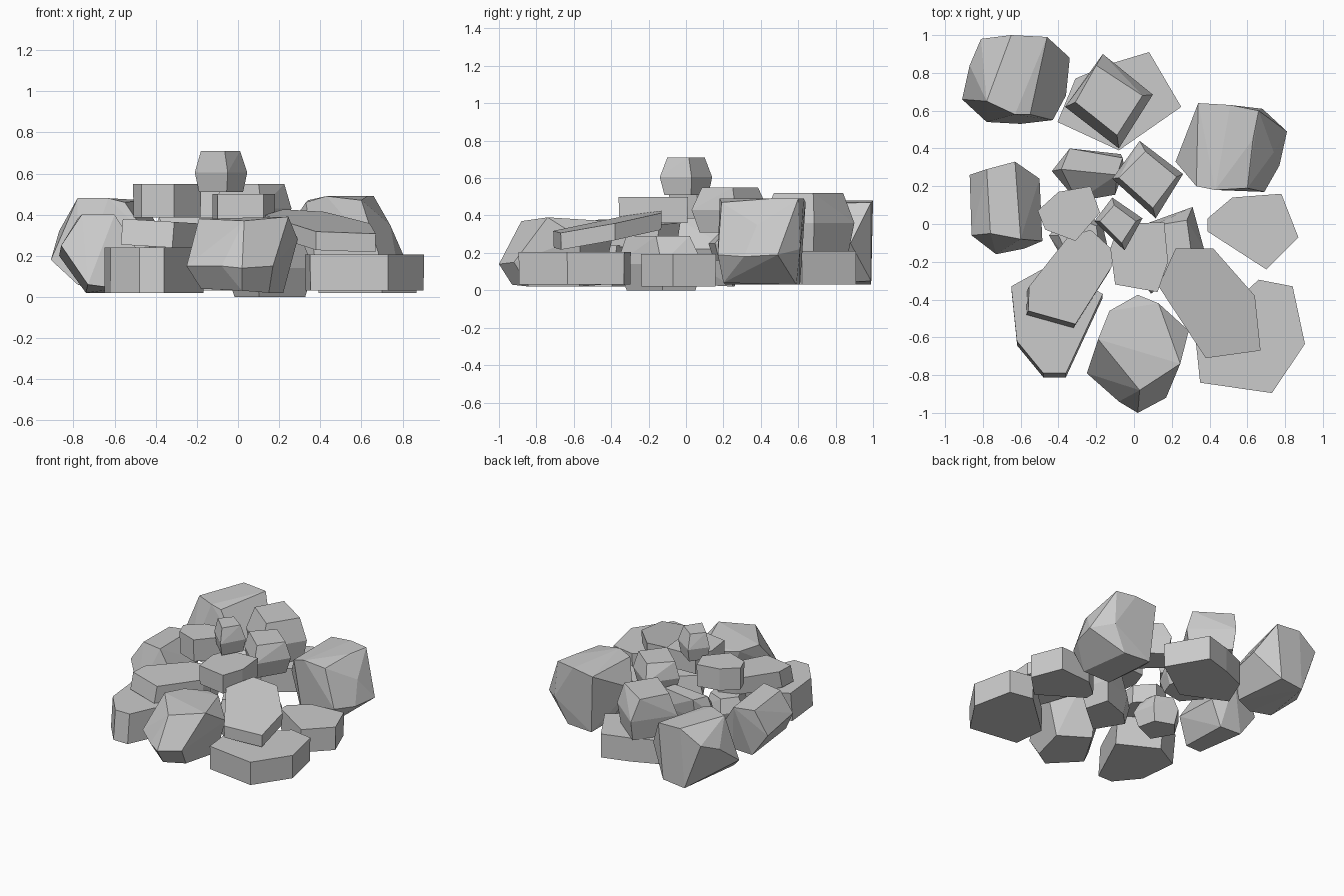
import bpy, bmesh
from math import radians


def hull(name, pts):
    """Flat-faced stone: convex hull of its corner points."""
    bm = bmesh.new()
    for p in pts:
        bm.verts.new(p)
    r = bmesh.ops.convex_hull(bm, input=bm.verts)
    junk = {g for g in r["geom_interior"] + r["geom_unused"]
            if isinstance(g, bmesh.types.BMVert)}
    bmesh.ops.delete(bm, geom=list(junk), context='VERTS')
    bmesh.ops.dissolve_limit(bm, angle_limit=radians(5), verts=bm.verts, edges=bm.edges)
    bmesh.ops.recalc_face_normals(bm, faces=bm.faces)
    me = bpy.data.meshes.new(name)
    bm.to_mesh(me)
    bm.free()
    ob = bpy.data.objects.new(name, me)
    bpy.context.collection.objects.link(ob)
    return ob


def slab(name, outline, z0, z1, slope=(0, 0), shrink=0.99, shift=(0, 0)):
    """Flat stone: outline extruded from z0 to z1; can tilt, taper and lean."""
    cx = sum(p[0] for p in outline) / len(outline)
    cy = sum(p[1] for p in outline) / len(outline)
    pts = []
    for z, s, k in ((z0, shrink, 1), (z1, 1, 0)):
        for x, y in outline:
            dz = slope[0] * (x - cx) + slope[1] * (y - cy)
            pts.append((cx + (x - cx) * s + k * shift[0],
                        cy + (y - cy) * s + k * shift[1], z + dz))
    return hull(name, pts)


def block(name, middle, top, z0, zm, z1, shrink=0.8):
    """Chunky stone: widest at the middle ring, narrower top and bottom."""
    cx = sum(p[0] for p in middle) / len(middle)
    cy = sum(p[1] for p in middle) / len(middle)
    pts = [(x, y, zm) for x, y in middle] + [(x, y, z1) for x, y in top]
    pts += [(cx + (x - cx) * shrink, cy + (y - cy) * shrink, z0) for x, y in middle]
    return hull(name, pts)


# Big boulders round the rim
hull("boulder_back_left", [
    (-.78, .65, .48), (-.63, .58, .48), (-.81, .98, .38), (-.65, 1.0, .48),
    (-.46, .99, .47), (-.55, .58, .46), (-.91, .66, .18), (-.87, .84, .32),
    (-.34, .88, .25), (-.36, .68, .22), (-.43, .55, .28), (-.78, .54, .06),
    (-.60, .53, .03), (-.68, .99, .03), (-.50, .99, .05), (-.44, .60, .03)])
hull("boulder_back_right", [
    (.34, .64, .47), (.51, .63, .49), (.66, .60, .49), (.63, .45, .49),
    (.43, .18, .49), (.33, .20, .46), (.22, .33, .30), (.60, .19, .47),
    (.74, .38, .35), (.69, .17, .19), (.81, .49, .19), (.77, .31, .18),
    (.68, .61, .22), (.58, .59, .03), (.62, .20, .04), (.40, .21, .03),
    (.37, .61, .03), (.31, .45, .08)])
hull("boulder_left", [
    (-.78, .29, .38), (-.63, .33, .38), (-.76, -.05, .40), (-.60, -.08, .40),
    (-.87, .26, .20), (-.86, -.06, .25), (-.50, .24, .22), (-.485, -.09, .22),
    (-.73, -.16, .06), (-.58, -.13, .04), (-.74, .26, .02), (-.57, .25, .02)])
hull("boulder_front", [
    (-.19, -.61, .38), (-.13, -.46, .37), (.02, -.375, .36), (.13, -.42, .37),
    (.245, -.74, .39), (.03, -.88, .37), (.29, -.565, .28), (.17, -.92, .15),
    (.02, -1.0, .14), (-.25, -.79, .15), (-.08, -.94, .15), (-.18, -.75, .04),
    (.02, -.93, .03), (.15, -.84, .02), (.22, -.57, .02), (0, -.45, .03)])

# Flat stones on the ground
slab("slab_back", [(.08, .91), (.25, .62), (-.08, .39), (-.405, .54),
                   (-.31, .77), (-.12, .85)], .03, .21)
slab("slab_right", [(.39, .03), (.52, .14), (.78, .16), (.87, -.07),
                    (.70, -.24), (.39, -.04)], .02, .195)
slab("slab_front_right", [(.66, -.295), (.84, -.33), (.905, -.635), (.73, -.895),
                          (.35, -.84), (.325, -.60)], .03, .205)
slab("slab_front_left", [(-.65, -.33), (-.45, -.22), (-.165, -.37), (-.36, -.79),
                         (-.48, -.79), (-.62, -.62)], .02, .24, shift=(0, -.025))

# Middle blocks and the hidden support under the upper slabs
block("block_centre_low", [(.31, .09), (.37, -.13), (.09, -.37), (-.06, -.12), (.06, 0)],
      [(.28, .02), (.305, -.16), (.09, -.32), (-.02, -.12), (.10, -.01)],
      0, .14, .29)
block("block_centre_back", [(-.34, .38), (-.07, .37), (-.05, .29), (-.10, .155),
                            (-.30, .12), (-.435, .28)],
      [(-.34, .40), (-.06, .35), (-.09, .26), (-.385, .29)], .16, .25, .385)
block("block_support", [(-.45, -.06), (-.34, .07), (-.17, .01), (-.13, -.16), (-.34, -.25)],
      [(-.40, -.06), (-.32, .04), (-.20, -.01), (-.18, -.14), (-.33, -.21)],
      .04, .15, .25)

# Leaning stones of the second layer
slab("slab_leaning_right", [(.13, -.33), (.22, -.13), (.42, -.13), (.64, -.38),
                            (.67, -.67), (.38, -.71)], .28, .37, (-.06, .17))
slab("slab_leaning_left", [(-.56, -.46), (-.555, -.33), (-.35, -.07), (-.23, -.03),
                           (-.11, -.14), (-.12, -.23), (-.31, -.53)],
     .24, .365, (-.06, 0), 1.0, (-.01, -.02))
block("block_back", [(-.165, .90), (.10, .685), (-.08, .40), (-.365, .62)],
      [(-.20, .84), (.045, .68), (-.09, .47), (-.31, .645)], .21, .36, .52, .88)

# Top layer and capstone
slab("slab_upper_left", [(-.51, .07), (-.40, .17), (-.23, .20), (-.18, .06),
                         (-.31, -.09), (-.47, -.03)], .385, .55)
slab("slab_upper_front", [(-.08, 0), (.16, .01), (.18, -.20), (.125, -.36),
                          (-.10, -.32), (-.125, -.13)], .36, .50)
block("block_upper_back", [(.03, .44), (.26, .265), (.115, .03), (-.115, .24)],
      [(.06, .385), (.225, .25), (.10, .085), (-.08, .245)], .31, .43, .55)
block("capstone", [(-.115, .14), (.045, .03), (-.05, -.14), (-.21, .015)],
      [(-.105, .10), (.01, .015), (-.065, -.10), (-.18, .015)], .51, .605, .71, .84)
